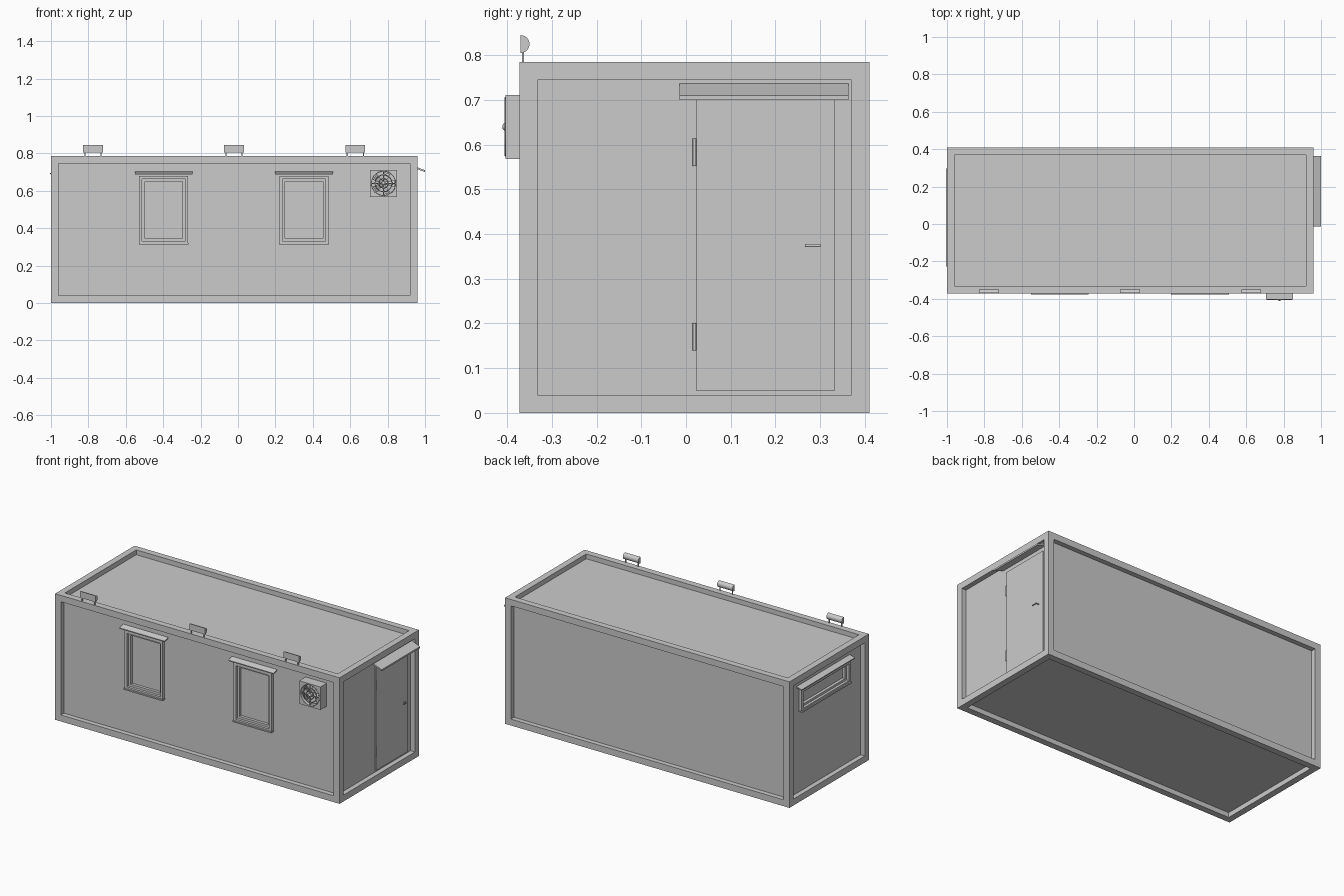
import bpy, bmesh, math
from mathutils import Vector, Matrix

if "Cube" in bpy.data.objects:
    bpy.data.objects.remove(bpy.data.objects["Cube"])

X0, X1, Y0, Y1, H, T, R = -1.0, 0.96, -0.372, 0.41, 0.785, 0.04, 0.03


def finish(name, bm):
    bmesh.ops.recalc_face_normals(bm, faces=bm.faces)
    me = bpy.data.meshes.new(name)
    bm.to_mesh(me)
    bm.free()
    ob = bpy.data.objects.new(name, me)
    bpy.context.collection.objects.link(ob)
    return ob


def box(name, x, y, z):
    bm = bmesh.new()
    bmesh.ops.create_cube(bm, size=1)
    for v in bm.verts:
        v.co = [(sum(r) / 2 + c * (r[1] - r[0])) for r, c in zip((x, y, z), v.co)]
    return finish(name, bm)


def prism(name, pts, vec):
    bm = bmesh.new()
    f = bm.faces.new([bm.verts.new(p) for p in pts])
    g = bmesh.ops.extrude_face_region(bm, geom=[f])["geom"]
    moved = [v for v in g if isinstance(v, bmesh.types.BMVert)]
    bmesh.ops.translate(bm, verts=moved, vec=vec)
    # keep the starting cap so the prism stays closed
    if not f.is_valid:
        bm.faces.new([v for v in bm.verts if v not in moved])
    return finish(name, bm)


def smooth(ob):
    bpy.ops.object.select_all(action='DESELECT')
    ob.select_set(True)
    bpy.context.view_layer.objects.active = ob
    bpy.ops.object.shade_smooth_by_angle(angle=math.radians(35))


def cylinder(name, a, b, r, n=32, r2=None):
    a, b = Vector(a), Vector(b)
    bm = bmesh.new()
    m = Matrix.Translation((a + b) / 2) @ (b - a).to_track_quat('Z', 'Y').to_matrix().to_4x4()
    bmesh.ops.create_cone(bm, cap_ends=True, segments=n, radius1=r,
                          radius2=r if r2 is None else r2, depth=(b - a).length, matrix=m)
    ob = finish(name, bm)
    smooth(ob)
    return ob


def cut(ob, cutter):
    cutter.hide_render = True
    m = ob.modifiers.new("cut", 'BOOLEAN')
    m.operation, m.solver, m.object = 'DIFFERENCE', 'EXACT', cutter
    bpy.context.view_layer.objects.active = ob
    bpy.ops.object.modifier_apply(modifier=m.name)
    bpy.data.objects.remove(cutter)


# Steel frame: four posts, long rails and end rails
xs, ys, zs = [[(a, a + T), (b - T, b)] for a, b in ((X0, X1), (Y0, Y1), (0, H))]
for x in xs:
    for y in ys:
        box("corner_post", x, y, (0, H))
for z in zs:
    for y in ys:
        box("long_rail", (X0 + T, X1 - T), y, z)
    for x in xs:
        box("end_rail", x, (Y0 + T, Y1 - T), z)

# Recessed walls, roof and floor as one body
WF, WR, WL = Y0 + R, X1 - R, X0 + R
body = box("wall_panels", (WL, WR), (WF, Y1 - R), (R, H - R))


# Windows: d is distance out of the wall, u runs along the wall
def window(side, c, hw, z0, z1, hood):
    def part(name, u, d, z):
        u = (c + u[0], c + u[1])
        if side == "front":
            return box(name, u, (WF - d[1], WF - d[0]), z)
        return box(name, (WL - d[1], WL - d[0]), u, z)

    def border(name, w, zl, zh, t, d):
        for s in (-1, 1):
            part(name, sorted((s * w, s * (w - t))), d, (zl, zh))
        for z in ((zl, zl + t), (zh - t, zh)):
            part(name, (-w + t, w - t), d, z)

    i = 0.016
    cut(body, part("opening", (-hw + i, hw - i), (-0.025, 0.05), (z0 + i, z1 - i)))
    border("window_frame", hw, z0, z1, i, (-0.01, 0.02))
    border("window_sash", hw - i, z0 + i, z1 - i, 0.014, (-0.025, 0.004))
    part("window_glass", (-hw + i, hw - i), (-0.026, -0.014), (z0 + i, z1 - i))
    part("window_sill", (-hw - 0.002, hw + 0.002), (0, 0.028), (z0 - 0.003, z0 + 0.005))
    prof = [(-0.002, z1 + 0.025), (0.035, z1 + 0.014), (0.035, z1 + 0.008), (-0.002, z1 + 0.016)]
    if side == "front":
        prism("window_hood", [(c - hood, WF - d, z) for d, z in prof], (2 * hood, 0, 0))
    else:
        prism("window_hood", [(WL - d, c - hood, z) for d, z in prof], (0, 2 * hood, 0))


window("front", -0.397, 0.131, 0.315, 0.68, 0.155)
window("front", 0.353, 0.131, 0.315, 0.68, 0.155)
window("left", 0.035, 0.24, 0.545, 0.68, 0.262)

# Door with hinges, rain hood and lever handle
box("door", (WR - 0.01, WR + 0.006), (0.022, 0.333), (0.05, 0.70))
for z in (0.17, 0.583):
    cylinder("door_hinge", (WR + 0.006, 0.019, z - 0.031), (WR + 0.006, 0.019, z + 0.031), 0.004, 12)
prism("door_hood", [(WR - 0.002, -0.014, 0.738), (1.0, -0.014, 0.71),
                    (1.0, -0.014, 0.70), (WR - 0.002, -0.014, 0.727)], (0, 0.377, 0))
cylinder("handle_rose", (WR + 0.004, 0.297, 0.374), (WR + 0.009, 0.297, 0.374), 0.005, 16)
cylinder("handle_neck", (WR + 0.006, 0.297, 0.374), (WR + 0.026, 0.297, 0.374), 0.003, 12)
cylinder("handle_lever", (WR + 0.025, 0.301, 0.374), (WR + 0.025, 0.266, 0.374), 0.0035, 12)

# Roof lights: half cylinders with a flat front on thin brackets
for x in (-0.775, -0.022, 0.627):
    arc = [(x - 0.053, -0.37 + 0.02 * math.sin(math.pi * k / 12),
            0.825 + 0.02 * math.cos(math.pi * k / 12)) for k in range(13)]
    smooth(prism("roof_light", arc, (0.106, 0, 0)))
    for s in (-1, 1):
        box("light_bracket", (x + s * 0.043 - 0.003, x + s * 0.043 + 0.003),
            (-0.367, -0.362), (H - 0.005, 0.82))

# Air conditioner box with round fan well
cx, cz, F = 0.778, 0.64, -0.404
ac = box("air_conditioner", (0.705, 0.851), (F, WF + 0.002), (0.568, 0.711))
cut(ac, cylinder("fan_well", (cx, F - 0.02, cz), (cx, F + 0.035, cz), 0.064, 48))
for r in (0.065, 0.045, 0.025):
    bpy.ops.mesh.primitive_torus_add(major_segments=48, minor_segments=8, major_radius=r,
                                     minor_radius=0.0025, location=(cx, F + 0.001, cz),
                                     rotation=(math.pi / 2, 0, 0))
    ring = bpy.context.object
    ring.name = "fan_guard_ring"
    smooth(ring)
for k in range(2):
    a = k * math.pi / 2
    d = Vector((math.cos(a), 0, math.sin(a))) * 0.065
    c = Vector((cx, F + 0.001, cz))
    cylinder("fan_guard_spoke", c - d, c + d, 0.0025, 8)

# Fan hub and pitched blades
cylinder("fan_axle", (cx, F + 0.034, cz), (cx, F, cz), 0.012, 24)
bm = bmesh.new()
bmesh.ops.create_uvsphere(bm, u_segments=20, v_segments=12, radius=0.01,
                          matrix=Matrix.Translation((cx, F + 0.003, cz)))
smooth(finish("fan_hub", bm))
for k in range(5):
    rot = Matrix.Rotation(k * math.tau / 5, 3, 'Y')
    pts = [(0.008, -0.006, -0.008), (0.058, -0.006, -0.02), (0.058, 0.006, 0.018), (0.008, 0.006, 0.008)]
    prism("fan_blade", [rot @ Vector(p) + Vector((cx, F + 0.018, cz)) for p in pts], (0, 0.002, 0))
